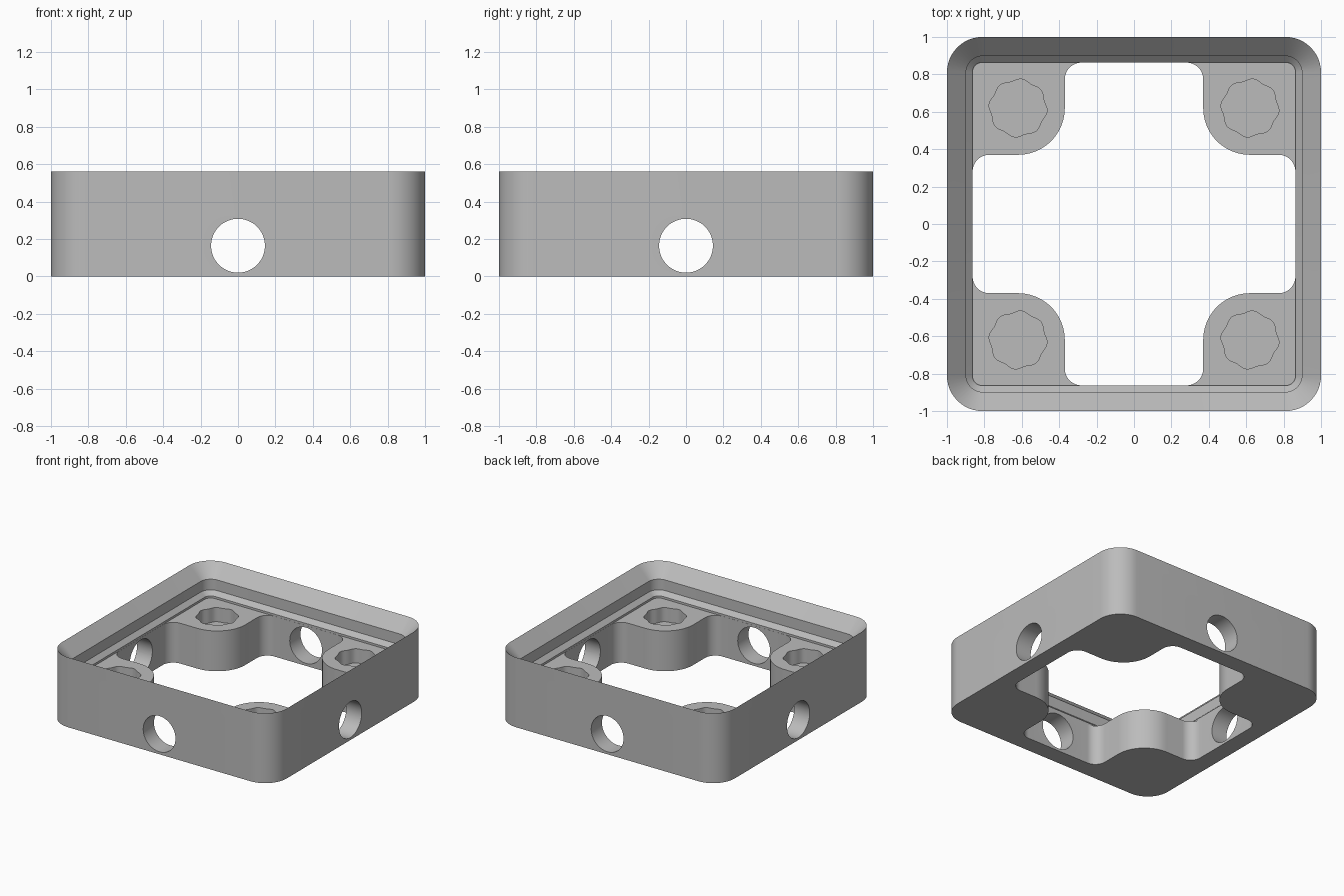
import bpy, bmesh, math
from mathutils import Vector, Matrix

cube = bpy.data.objects.get("Cube")
if cube:
    bpy.data.objects.remove(cube, do_unlink=True)

HEIGHT, FLOOR = 0.562, 0.324   # rim height, corner pad height
PAD = 0.62                     # pad and pocket centre offset

grey = bpy.data.materials.new("plain_grey")
grey.use_nodes = True
colour = (0.5, 0.5, 0.5, 1)
grey.diffuse_color = colour
grey.node_tree.nodes["Principled BSDF"].inputs["Base Color"].default_value = colour


def arc(cx, cy, r, start, end, n=12):
    angles = [math.radians(start + (end - start) * i / n) for i in range(n + 1)]
    return [Vector((cx + r * math.cos(a), cy + r * math.sin(a), 0)) for a in angles]


def four_way(quarter):
    return [Matrix.Rotation(k * math.pi / 2, 3, "Z") @ p for k in range(4) for p in quarter]


def loft(name, rings):
    """Closed solid through rings of equal point count."""
    bm = bmesh.new()
    loops = [[bm.verts.new(p) for p in ring] for ring in rings]
    for a, b in zip(loops, loops[1:]):
        for i in range(len(a)):
            j = (i + 1) % len(a)
            bm.faces.new((a[i], a[j], b[j], b[i]))
    bm.faces.new(loops[0][::-1])
    bm.faces.new(loops[-1])
    bmesh.ops.recalc_face_normals(bm, faces=bm.faces)
    mesh = bpy.data.meshes.new(name)
    bm.to_mesh(mesh)
    bm.free()
    mesh.materials.append(grey)
    obj = bpy.data.objects.new(name, mesh)
    bpy.context.collection.objects.link(obj)
    return obj


def prism(name, outline, low, high):
    return loft(name, [[p + Vector((0, 0, z)) for p in outline] for z in (low, high)])


def rounded_square(inset, z):
    c = 0.81
    return [p + Vector((0, 0, z)) for p in four_way(arc(c, c, 1 - c - inset, 0, 90))]


def cut(target, cutter):
    cutter.hide_render = True
    mod = target.modifiers.new("cut", "BOOLEAN")
    mod.operation, mod.solver, mod.object = "DIFFERENCE", "EXACT", cutter
    bpy.context.view_layer.objects.active = target
    bpy.ops.object.modifier_apply(modifier=mod.name)
    bpy.data.objects.remove(cutter, do_unlink=True)


# Frame with a knife-edge rim and a stepped socket
profile = [(0, 0), (0, HEIGHT), (0.102, 0.46), (0.102, 0.374), (0.136, 0.341), (0.136, FLOOR)]
frame = loft("socket_frame", [rounded_square(*step) for step in profile])

# Central opening that leaves four rounded corner pads
wall, edge, r = 0.863, 0.37, 0.09
quarter = (arc(wall - r, edge - r, r, 0, 90)
           + arc(PAD, PAD, PAD - edge, 270, 180, 20)
           + arc(edge - r, wall - r, r, 0, 90))
cut(frame, prism("opening_cutter", four_way(quarter), -0.1, FLOOR + 0.05))

# Round holes through the side walls
for axis in "XY":
    hole = prism("side_hole_cutter", arc(0, 0, 0.144, 0, 352.5, 47), -1.2, 1.2)
    hole.data.transform(Matrix.Translation((0, 0, 0.164))
                        @ Matrix.Rotation(math.pi / 2, 4, "Y" if axis == "X" else "X"))
    cut(frame, hole)

# Wavy round pockets in the pads
for sx in (-1, 1):
    for sy in (-1, 1):
        outline = []
        for i in range(64):
            a = math.tau * i / 64
            radius = 0.15 + 0.006 * math.cos(8 * (a + 0.12))
            outline.append(Vector((sx * PAD + radius * math.cos(a),
                                   sy * PAD + radius * math.sin(a), 0)))
        cut(frame, prism("pocket_cutter", outline, FLOOR - 0.114, FLOOR + 0.05))

# Smooth rounded walls, crisp edges
bpy.ops.object.select_all(action="DESELECT")
frame.select_set(True)
bpy.context.view_layer.objects.active = frame
bpy.ops.object.shade_smooth_by_angle(angle=math.radians(30))
